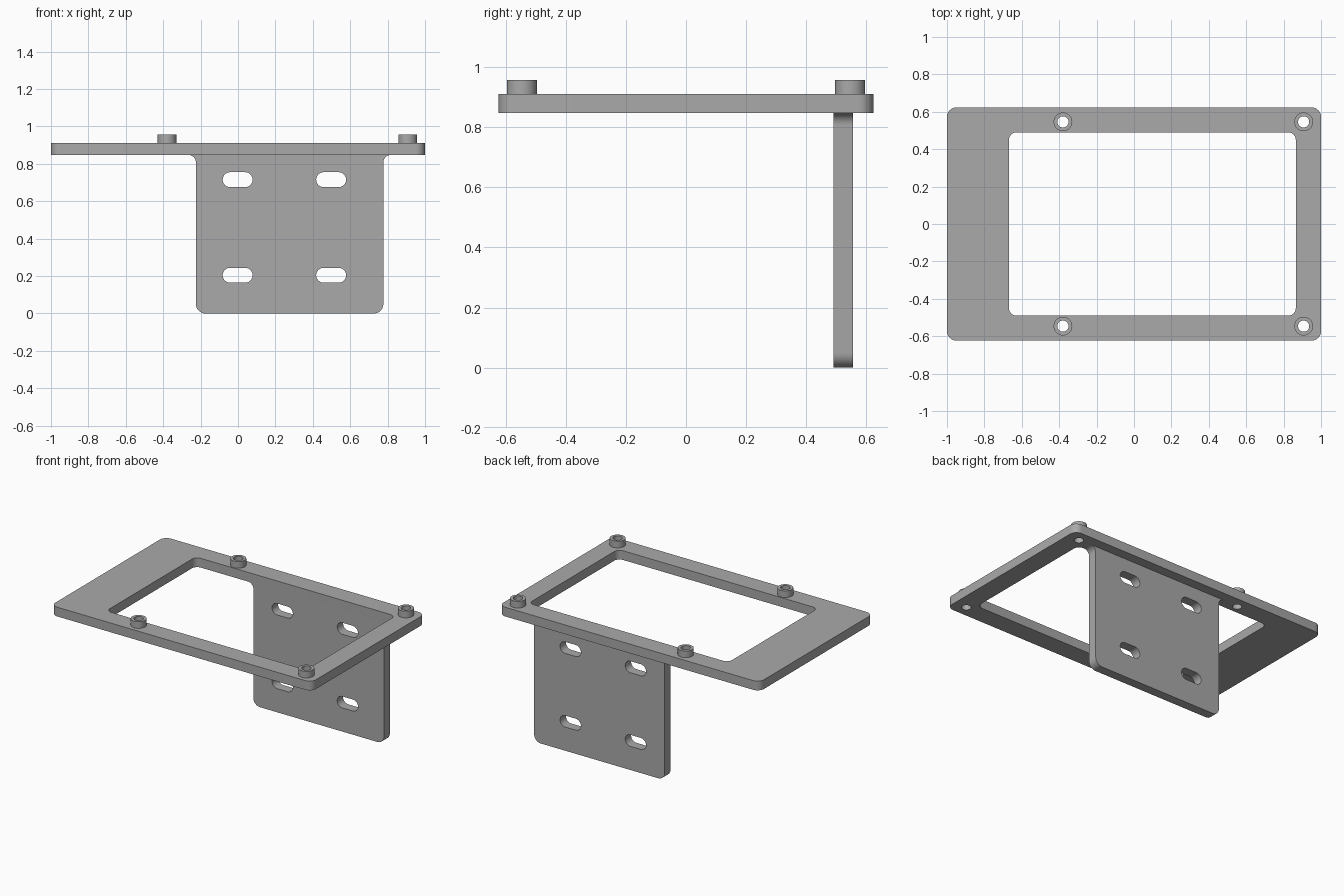
import bpy
import bmesh
from math import pi, cos, sin
from mathutils import Matrix

cube = bpy.data.objects.get("Cube")
if cube:
    bpy.data.objects.remove(cube, do_unlink=True)

grey = bpy.data.materials.new("plain grey")
grey.use_nodes = True
GREY = (0.4, 0.4, 0.4, 1)
grey.diffuse_color = GREY
grey.node_tree.nodes["Principled BSDF"].inputs["Base Color"].default_value = GREY


def arc(cx, cy, r, start, sweep, steps=8):
    return [(cx + r * cos(start + sweep * i / steps),
             cy + r * sin(start + sweep * i / steps)) for i in range(steps + 1)]


def rounded(x0, x1, y0, y1, r):
    """Outline of a rectangle with round corners."""
    return (arc(x1 - r, y1 - r, r, 0, pi / 2) + arc(x0 + r, y1 - r, r, pi / 2, pi / 2)
            + arc(x0 + r, y0 + r, r, pi, pi / 2) + arc(x1 - r, y0 + r, r, 1.5 * pi, pi / 2))


def circle(x, y, r):
    return arc(x, y, r, 0, 2 * pi, 32)[:-1]


def slot(x, y):
    return arc(x + 0.04, y, 0.04, -pi / 2, pi, 12) + arc(x - 0.04, y, 0.04, pi / 2, pi, 12)


def sheet(name, outlines, low, high, matrix=Matrix()):
    """Extrude an outline with holes from low to high."""
    curve = bpy.data.curves.new(name, 'CURVE')
    curve.dimensions = '2D'
    curve.fill_mode = 'BOTH'
    curve.extrude = (high - low) / 2
    for outline in outlines:
        spline = curve.splines.new('POLY')
        spline.points.add(len(outline) - 1)
        for point, (x, y) in zip(spline.points, outline):
            point.co = (x, y, 0, 1)
        spline.use_cyclic_u = True
    temp = bpy.data.objects.new(name + " outline", curve)
    bpy.context.collection.objects.link(temp)
    graph = bpy.context.evaluated_depsgraph_get()
    mesh = bpy.data.meshes.new_from_object(temp.evaluated_get(graph))
    bpy.data.objects.remove(temp, do_unlink=True)
    bpy.data.curves.remove(curve)

    bm = bmesh.new()
    bm.from_mesh(mesh)
    bmesh.ops.remove_doubles(bm, verts=bm.verts, dist=0.0001)
    bmesh.ops.recalc_face_normals(bm, faces=bm.faces)
    bmesh.ops.transform(bm, verts=bm.verts,
                        matrix=matrix @ Matrix.Translation((0, 0, (low + high) / 2)))
    bm.to_mesh(mesh)
    bm.free()
    mesh.name = name
    mesh.materials.clear()
    mesh.materials.append(grey)
    obj = bpy.data.objects.new(name, mesh)
    bpy.context.collection.objects.link(obj)
    bpy.ops.object.select_all(action='DESELECT')
    obj.select_set(True)
    bpy.context.view_layer.objects.active = obj
    bpy.ops.object.shade_smooth_by_angle(angle=0.6)
    return obj


BOTTOM, TOP, BOSS_TOP = 0.847, 0.911, 0.957
HOLE = 0.03
bosses = [(x, y) for x in (-0.38, 0.907) for y in (-0.546, 0.546)]

# Top frame with its window and screw holes
sheet("top_frame",
      [rounded(-1, 1, -0.623, 0.623, 0.05), rounded(-0.668, 0.865, -0.49, 0.49, 0.04)]
      + [circle(x, y, HOLE) for x, y in bosses], BOTTOM, TOP)

# Hollow standoffs around the screw holes
for i, (x, y) in enumerate(bosses):
    sheet(f"standoff_{i + 1}", [circle(x, y, 0.05), circle(x, y, HOLE)], TOP, BOSS_TOP)

# Hanging plate: round lower corners, fillets flaring into the frame, four slots
LEFT, RIGHT, R, F = -0.225, 0.777, 0.05, 0.04
profile = (arc(LEFT + R, R, R, pi, pi / 2) + arc(RIGHT - R, R, R, 1.5 * pi, pi / 2)
           + arc(RIGHT + F, BOTTOM - F, F, pi, -pi / 2)
           + arc(LEFT - F, BOTTOM - F, F, pi / 2, -pi / 2))
slots = [slot(x, z) for x in (-0.002, 0.498) for z in (0.204, 0.715)]
sheet("mounting_plate", [profile] + slots, -0.555, -0.49, Matrix.Rotation(pi / 2, 4, 'X'))
